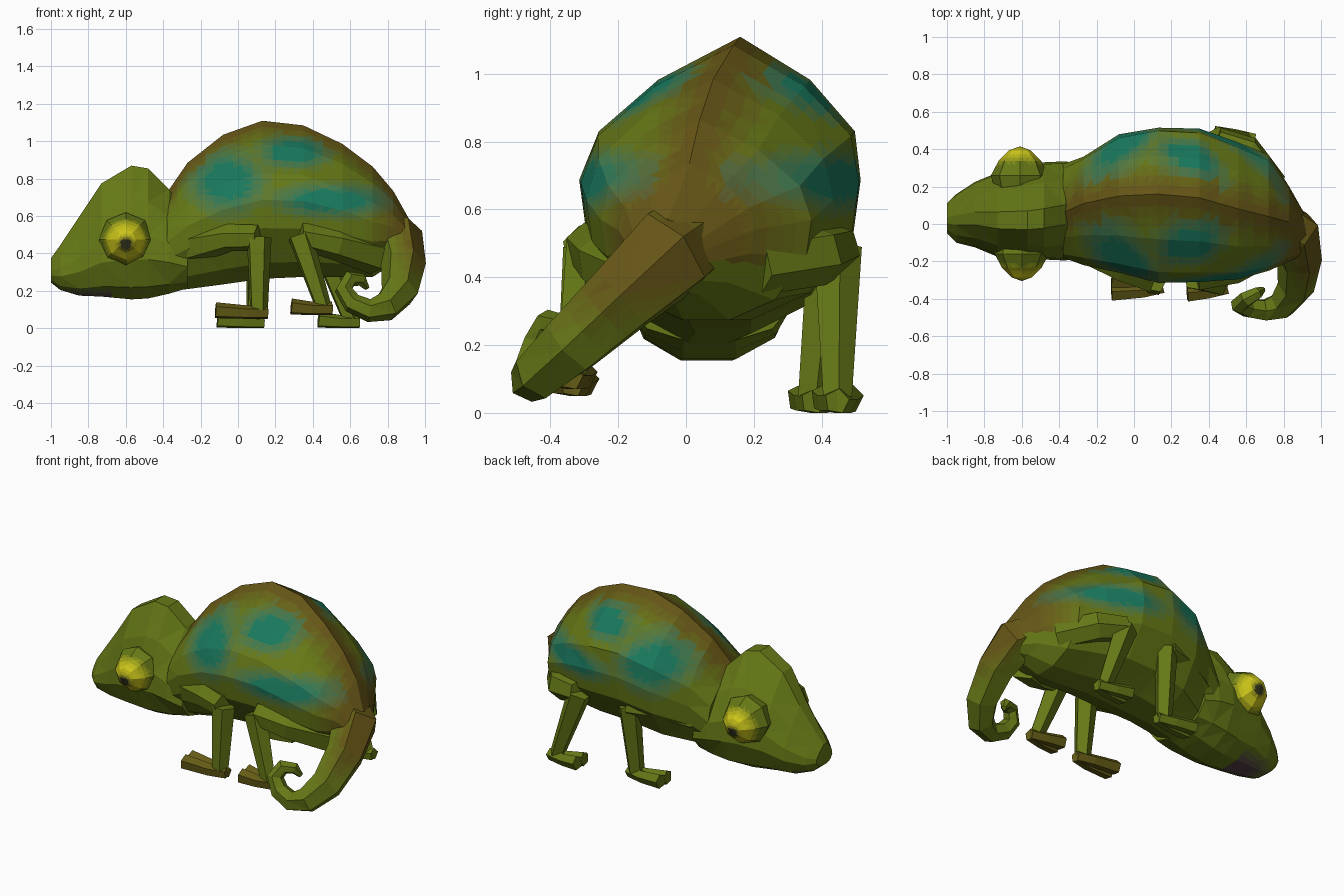
import bpy, bmesh, math
from mathutils import Vector

if "Cube" in bpy.data.objects:
    bpy.data.objects.remove(bpy.data.objects["Cube"])

GREEN, BROWN = Vector((.13, .19, .008)), Vector((.13, .09, .008))
TEAL, YELLOW = Vector((.01, .19, .11)), Vector((.6, .56, .01))
PUPIL, MAUVE = Vector((.03, .03, .01)), Vector((.09, .05, .06))


def material(col):
    name = "paint_%02x%02x%02x" % tuple(int(c * 255) for c in col)
    m = bpy.data.materials.get(name) or bpy.data.materials.new(name)
    m.diffuse_color = (*col, 1)
    m.use_nodes = True
    m.node_tree.nodes["Principled BSDF"].inputs["Base Color"].default_value = m.diffuse_color
    return m


def mix(a, b, t):
    return a.lerp(b, round(min(max(t, 0), 1) * 6) / 6)


def finish(name, bm, paint, cuts=0):
    """Triangulate, split flat facets for colour patches, paint by face centre."""
    bmesh.ops.recalc_face_normals(bm, faces=bm.faces)
    bmesh.ops.triangulate(bm, faces=bm.faces)
    if cuts:
        bmesh.ops.subdivide_edges(bm, edges=bm.edges, cuts=cuts, use_grid_fill=True)
    me = bpy.data.meshes.new(name)
    slots = {}
    for f in bm.faces:
        m = material(paint(f.calc_center_median()))
        if m.name not in slots:
            slots[m.name] = len(slots)
            me.materials.append(m)
        f.material_index = slots[m.name]
    bm.to_mesh(me)
    bm.free()
    ob = bpy.data.objects.new(name, me)
    bpy.context.collection.objects.link(ob)
    return ob


def loft(name, rings, paint, cuts=0):
    bm = bmesh.new()
    vs = [[bm.verts.new(p) for p in r] for r in rings]
    n = len(vs[0])
    for a, b in zip(vs, vs[1:]):
        for i in range(n):
            j = (i + 1) % n
            bm.faces.new((a[i], a[j], b[j], b[i]))
    bm.faces.new(vs[0])
    bm.faces.new(vs[-1])
    return finish(name, bm, paint, cuts)


def sections(stations, half):
    """Rings across x; half is (width, height) factors, crest to belly."""
    rings = []
    for x, yc, hw, z0, z1, ridge in stations:
        ring = []
        sides = [(w, h, 1) for w, h in half] + [(w, h, -1) for w, h in reversed(half) if w]
        for w, h, s in sides:
            lean = yc + (ridge - yc) * max(0, (h - .5) * 2)
            ring.append((x, lean + s * w * hw, z0 + h * (z1 - z0)))
        rings.append(ring)
    return rings


def tube(name, path, paint, n=6, cuts=0):
    """Faceted tube along (x, y, z, radius) points."""
    pts = [Vector(p[:3]) for p in path]
    rings, prev = [], None
    for i, p in enumerate(pts):
        t = (pts[min(i + 1, len(pts) - 1)] - pts[max(i - 1, 0)]).normalized()
        if prev is None:
            u = t.orthogonal().normalized()
        else:
            u = prev.rotation_difference(t) @ u
        prev, v = t, t.cross(u)
        rings.append([p + path[i][3] * (u * math.cos(a) + v * math.sin(a))
                      for a in (2 * math.pi * k / n for k in range(n))])
    return loft(name, rings, paint, cuts)


# Body: humped, ridged torso with teal flanks and brown spine, tapering into the tail
BODY = [(-.38, .07, .25, .20, .73, .06), (-.27, .07, .29, .215, .89, .11),
        (-.08, .11, .37, .24, 1.04, .15), (.13, .10, .415, .27, 1.115, .16),
        (.35, .10, .41, .28, 1.09, .14), (.56, .07, .365, .28, .99, .08),
        (.72, .06, .31, .28, .87, .04), (.83, .0, .2, .35, .74, .01),
        (.92, -.06, .1, .38, .58, -.05)]


def body_paint(c):
    def blob(x, z, rx, rz):
        return 1.6 * math.exp(-((c.x - x) / rx) ** 2 - ((c.z - z) / rz) ** 2) - .15
    ridge = min(BODY, key=lambda s: abs(s[0] - c.x))[5]
    spine = 1.25 - abs(c.y - ridge) / .15
    rump = (c.x - .66) * 5 * (c.z > .45)
    col = mix(GREEN, BROWN, max(spine * (c.z > .6), rump))
    teal = max(blob(-.06, .79, .18, .15), blob(.3, .95, .17, .08), blob(.5, .69, .28, .08))
    return mix(col, TEAL, teal if abs(c.y - ridge) > .1 else 0)


loft("body", sections(BODY, [(0, 1), (.54, .85), (.91, .67), (1, .5), (.95, .32),
                             (.65, .1), (.22, 0)]), body_paint, 3)

# Head: tall crested wedge, broad in the snout
HEAD = [(-1, .03, .08, .25, .38, .02), (-.95, .03, .13, .21, .45, .02),
        (-.85, .05, .175, .18, .60, .03), (-.73, .05, .225, .175, .78, .02),
        (-.57, .06, .25, .16, .875, .02), (-.48, .07, .26, .165, .86, .03),
        (-.37, .07, .265, .19, .75, .05), (-.27, .07, .25, .22, .6, .07)]
loft("head", sections(HEAD, [(.2, 1), (.66, .74), (.96, .48), (1, .3), (.74, .09), (.3, 0)]),
     lambda c: mix(GREEN, MAUVE, (.225 - c.z) * 20 if c.x < -.66 else 0), 2)

# Eyes: tapering faceted turrets, yellow with a dark pupil
for side, s, centre, r in (("near", -1, (-.6, -.16, .48), .145), ("far", 1, (-.61, .26, .52), .155)):
    bm = bmesh.new()
    bmesh.ops.create_uvsphere(bm, u_segments=8, v_segments=6, radius=r)
    for v in bm.verts:
        x, y, z = v.co
        taper = 1 - .3 * max(0, s * z / r)
        v.co = Vector(centre) + Vector((x * taper, z, y * taper))
    tip = Vector(centre) + Vector((0, s * r, -.03))

    def eye_paint(c, tip=tip):
        d = (c - tip).length
        return mix(PUPIL, YELLOW, (d - .03) * 30) if d < .1 else mix(YELLOW, GREEN, (d - .1) * 14)
    finish(side + "_eye", bm, eye_paint, 2)

# Tail: sweeps down towards the front and curls at the tip
tube("tail", [(.74, .03, .53, .13), (.855, -.05, .475, .145), (.885, -.19, .345, .12),
              (.865, -.34, .205, .10), (.79, -.435, .12, .08), (.70, -.46, .1, .062),
              (.61, -.45, .14, .055), (.565, -.43, .21, .05), (.60, -.40, .27, .045),
              (.66, -.37, .265, .035), (.69, -.35, .22, .015)],
     lambda c: mix(GREEN, BROWN, (c.x - .8) * 8 * min(1, max(0, (c.z - .2) * 4))), 6, 2)

# Legs: upper limb, bent joint, lower limb, and a two-toed foot
LEGS = {
    "near_front": [(-.24, -.12, .45, .10), (-.05, -.24, .49, .075), (.11, -.3, .49, .07),
                   (.11, -.335, .1, .05)],
    "near_hind": [(.74, -.1, .40, .11), (.52, -.24, .46, .09), (.33, -.29, .5, .07),
                  (.455, -.34, .12, .045)],
    "far_front": [(-.24, .26, .45, .10), (-.05, .37, .49, .075), (.11, .42, .49, .07),
                  (.09, .375, .05, .05)],
    "far_hind": [(.74, .2, .44, .09), (.6, .39, .47, .09), (.44, .445, .49, .075),
                 (.60, .445, .05, .045)],
}
REACH = {"near_front": .23, "near_hind": .17, "far_front": .2, "far_hind": .17}
for name, path in LEGS.items():
    upper, lower = path[:3], path[2:]
    tube(name + "_upper_leg", upper, lambda c: GREEN, 6)
    tube(name + "_lower_leg", lower, lambda c: GREEN, 5)
    x, y, z, r = path[-1]
    foot = mix(GREEN, BROWN, .8) if "near" in name else GREEN
    for label, dy in (("inner", -.035), ("outer", .035)):
        tube(f"{name}_{label}_toe", [(x + .045, y, z - .01, .038), (x - .06, y + dy * .7, z - .01, .038),
                                     (x - REACH[name], y + dy, z, .045)],
             lambda c, f=foot: f, 5)

# Rest the lowest point exactly on the ground
low = min(v.co.z for o in bpy.data.objects for v in o.data.vertices)
for o in bpy.data.objects:
    o.location.z = -low
